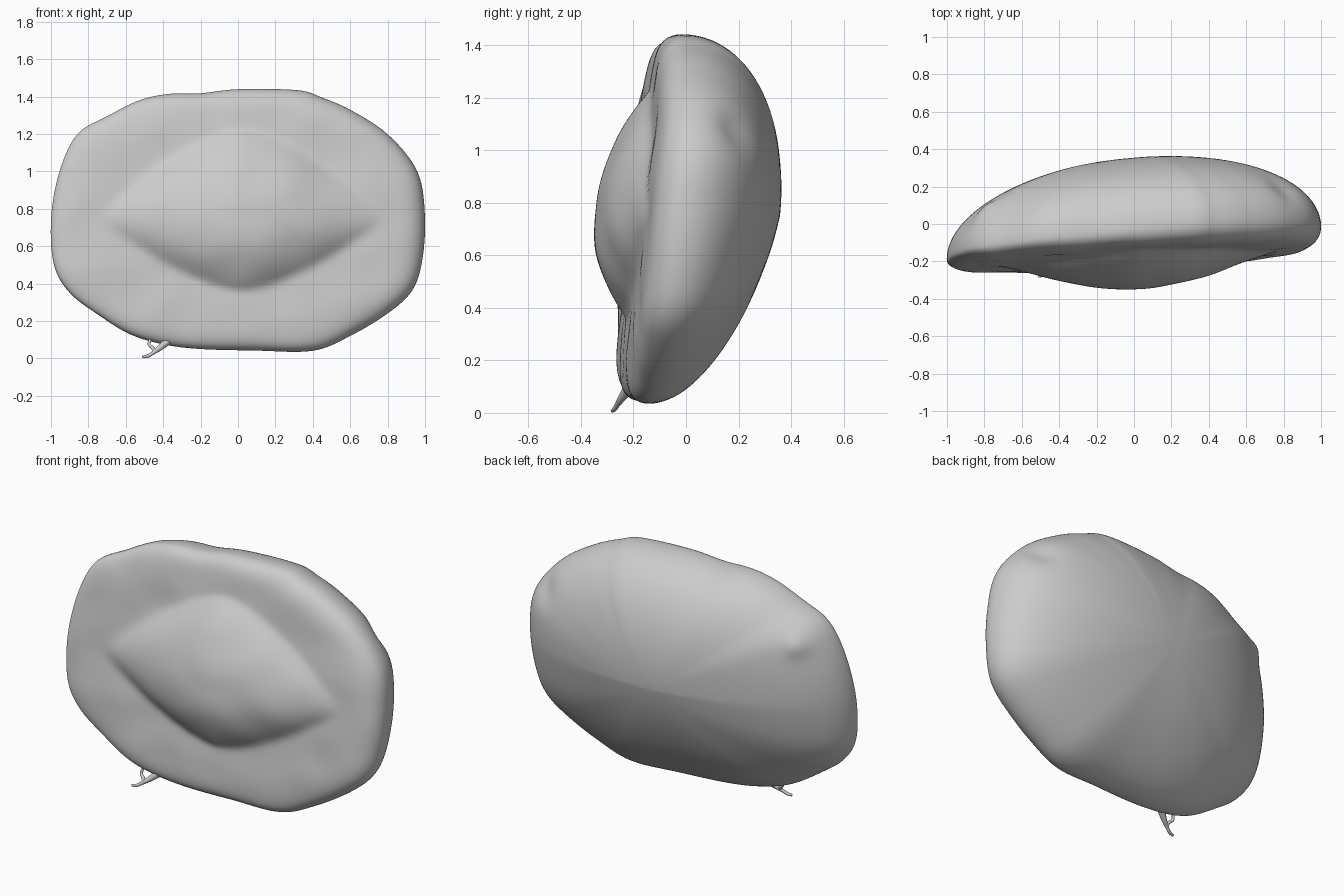
import bpy, bmesh, math
from mathutils import Vector, noise

if "Cube" in bpy.data.objects:
    bpy.data.objects.remove(bpy.data.objects["Cube"])

# Front outline (x, z), counter-clockwise from the left end
OUTLINE = [(-1.0, .75), (-.985, .5), (-.9, .35), (-.75, .235), (-.58, .13), (-.4, .075),
           (-.2, .05), (.1, .042), (.4, .04), (.6, .12), (.8, .24), (.93, .36), (.985, .52),
           (1.0, .76), (.96, 1.0), (.8, 1.2), (.6, 1.33), (.45, 1.395), (.32, 1.435),
           (0, 1.44), (-.2, 1.418), (-.37, 1.415), (-.53, 1.38), (-.7, 1.295),
           (-.86, 1.2), (-.955, 1.0)]
CX, CZ = 0.0, 0.74
SUB, RINGS = 7, 44


def closed_spline(pts, sub):
    """Catmull-Rom loop through the points."""
    out, n = [], len(pts)
    for i in range(n):
        a, b, c, d = (Vector(pts[(i + k) % n]) for k in (-1, 0, 1, 2))
        for j in range(sub):
            t = j / sub
            out.append(.5 * (2 * b + (c - a) * t + (2 * a - 5 * b + 4 * c - d) * t * t
                             + (3 * b - a - 3 * c + d) * t ** 3))
    return out


def rim_y(x, z):
    return -.10 + .085 * x + .10 * (z - .72)


def bulge(x, z):
    """Lens-shaped swelling on the front face."""
    u = abs(x - .02) / .76
    if u >= 1:
        return 0
    half = (.38 if z < CZ else .47) * (1 - u ** 1.5) + .01
    v = abs(z - .75) / half
    return .16 * (1 - u * u) ** 1.4 * max(0, 1 - v ** 2.2)


def front_y(x, z, s):
    edge = math.sqrt(max(0, 1 - s ** 14))
    ripple = .008 * noise.noise(Vector((x * 5, 3, z * 5))) * edge
    return rim_y(x, z) - (.09 + .03 * x) * edge - bulge(x, z) + ripple


def back_y(x, z, s):
    flat = 1 - .22 * max(0, (.75 - z) / .7)
    knob = .03 * math.exp(-((x + .8) ** 2 + (z - 1.12) ** 2) / .003)
    dent = .03 * math.exp(-((x - .8) ** 2 + (z - 1.08) ** 2) / .004)
    return rim_y(x, z) + .447 * math.sqrt(max(0, 1 - s * s)) * flat + knob - dent


# Body: concentric rings from the front centre, round the rim, to the back centre
loop = closed_spline(OUTLINE, SUB)
bm = bmesh.new()
sections = [(1 - (1 - i / RINGS) ** 1.7, front_y) for i in range(1, RINGS + 1)]
sections += [(math.cos(i / RINGS * math.pi / 2), back_y) for i in range(1, RINGS)]
rings = []
for s, depth in sections:
    ring = []
    for p in loop:
        x, z = CX + (p.x - CX) * s, CZ + (p.y - CZ) * s
        ring.append(bm.verts.new((x, depth(x, z, s), z)))
    rings.append(ring)
front_pole = bm.verts.new((CX, front_y(CX, CZ, 0), CZ))
back_pole = bm.verts.new((CX, back_y(CX, CZ, 0), CZ))
n = len(loop)
for i in range(n):
    j = (i + 1) % n
    bm.faces.new((front_pole, rings[0][i], rings[0][j]))
    bm.faces.new((back_pole, rings[-1][j], rings[-1][i]))
    for a, b in zip(rings, rings[1:]):
        bm.faces.new((a[i], b[i], b[j], a[j]))
bmesh.ops.recalc_face_normals(bm, faces=bm.faces)
for f in bm.faces:
    f.smooth = True
mesh = bpy.data.meshes.new("body")
bm.to_mesh(mesh)
bm.free()
body = bpy.data.objects.new("body", mesh)
bpy.context.collection.objects.link(body)
smooth = body.modifiers.new("soften", 'SMOOTH')
smooth.factor, smooth.iterations = .5, 4

# Small forked tail hanging under the lower edge
curve = bpy.data.curves.new("tail", 'CURVE')
curve.dimensions, curve.bevel_depth, curve.bevel_resolution = '3D', .01, 3
curve.use_fill_caps = True
BRANCHES = [[(-.38, -.22, .09, 2.2), (-.42, -.245, .055, 1.5), (-.455, -.262, .03, 1),
             (-.48, -.272, .014, .9), (-.51, -.28, .008, .7)],
            [(-.445, -.26, .035, 1), (-.455, -.25, .055, 1), (-.475, -.24, .075, .8),
             (-.47, -.23, .10, .8)]]
for pts in BRANCHES:
    spline = curve.splines.new('BEZIER')
    spline.bezier_points.add(len(pts) - 1)
    for bp, (x, y, z, r) in zip(spline.bezier_points, pts):
        bp.co, bp.radius = (x, y, z), r
        bp.handle_left_type = bp.handle_right_type = 'AUTO'
tail = bpy.data.objects.new("tail", curve)
bpy.context.collection.objects.link(tail)
